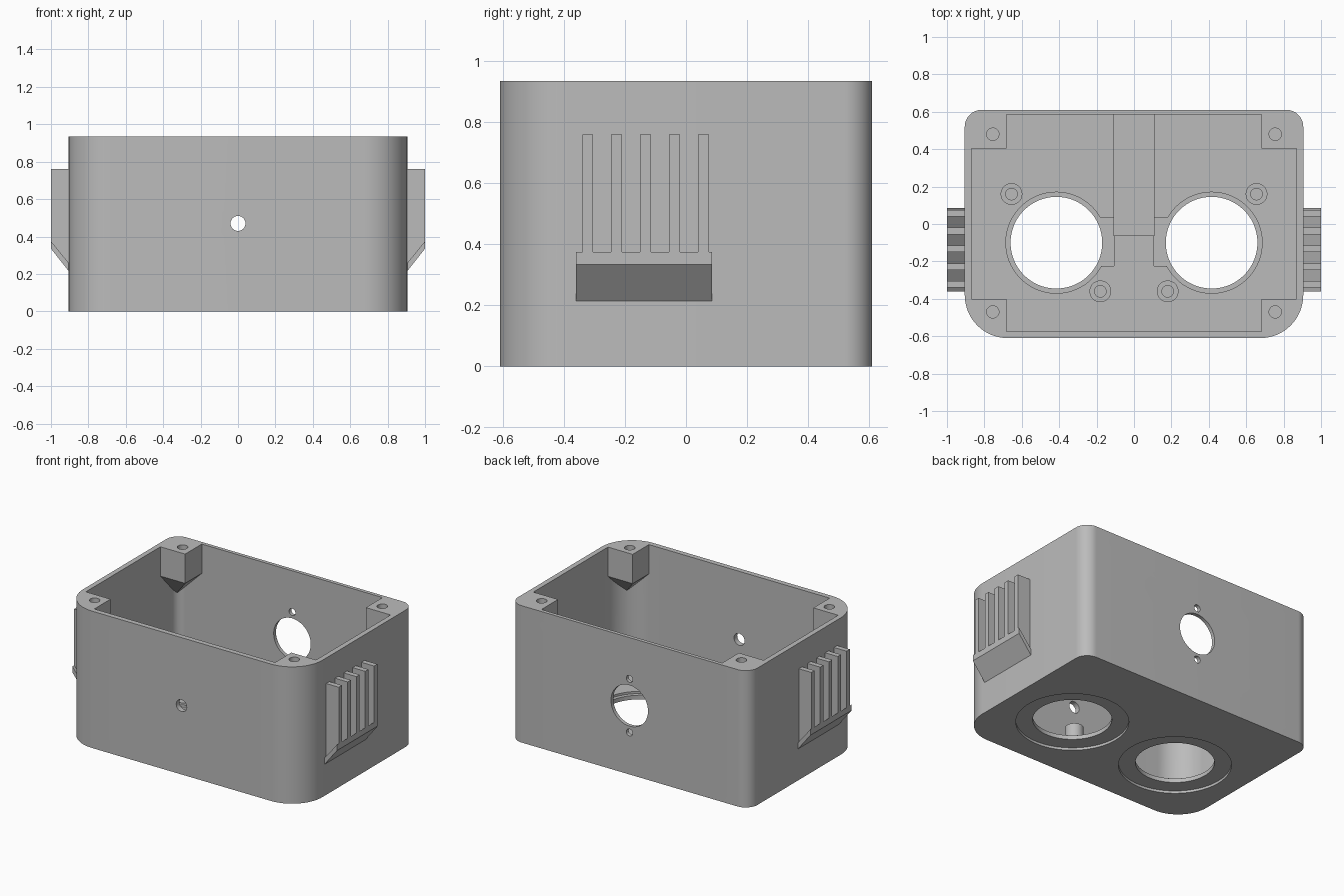
import bpy, bmesh, math
from mathutils import Vector

cube = bpy.data.objects.get("Cube")
if cube:
    bpy.data.objects.remove(cube, do_unlink=True)

grey = bpy.data.materials.new("mid grey plastic")
grey.use_nodes = True
colour = (0.5, 0.5, 0.5, 1)
grey.diffuse_color = colour
grey.node_tree.nodes["Principled BSDF"].inputs["Base Color"].default_value = colour

HEIGHT, FLOOR = 0.935, 0.06


def finish(name, bm):
    bmesh.ops.recalc_face_normals(bm, faces=bm.faces)
    mesh = bpy.data.meshes.new(name)
    bm.to_mesh(mesh)
    bm.free()
    mesh.materials.append(grey)
    ob = bpy.data.objects.new(name, mesh)
    bpy.context.collection.objects.link(ob)
    return ob


def prism(name, points, offset):
    """Extrude a closed outline of 3D points along an offset."""
    bm = bmesh.new()
    face = bm.faces.new([bm.verts.new(p) for p in points])
    new = bmesh.ops.extrude_face_region(bm, geom=[face], use_keep_orig=True)
    verts = [g for g in new["geom"] if isinstance(g, bmesh.types.BMVert)]
    bmesh.ops.translate(bm, verts=verts, vec=offset)
    return finish(name, bm)


def box(name, x0, x1, y0, y1, z0, z1):
    return prism(name, [(x0, y0, z0), (x1, y0, z0), (x1, y1, z0), (x0, y1, z0)],
                 (0, 0, z1 - z0))


def cylinder(name, centre, radius, length, along_y=False, sides=64):
    c, pts = Vector(centre), []
    for i in range(sides):
        a = 2 * math.pi * i / sides
        u, v = radius * math.cos(a), radius * math.sin(a)
        pts.append(c + (Vector((u, 0, v)) if along_y else Vector((u, v, 0))))
    return prism(name, pts, (0, length, 0) if along_y else (0, 0, length))


def rounded_block(name, x, front, back, r_front, r_back, z0, z1, steps=16):
    """Rounded rectangle with separate front and back corner radii."""
    pts = []
    corners = [(1, back, r_back, 0), (-1, back, r_back, 1),
               (-1, front, r_front, 2), (1, front, r_front, 3)]
    for side, y, r, quarter in corners:
        cx, cy = side * (x - r), y - math.copysign(r, y)
        for i in range(steps + 1):
            a = (quarter + i / steps) * math.pi / 2
            pts.append((cx + r * math.cos(a), cy + r * math.sin(a), z0))
    return prism(name, pts, (0, 0, z1 - z0))


def cut(target, cutter):
    cutter.hide_render = True
    mod = target.modifiers.new("cut", 'BOOLEAN')
    mod.operation, mod.solver, mod.object = 'DIFFERENCE', 'EXACT', cutter
    bpy.context.view_layer.objects.active = target
    bpy.ops.object.modifier_apply(modifier=mod.name)
    bpy.data.objects.remove(cutter, do_unlink=True)


def corner_post(sx, y_in, y_out):
    """Square post tapering down to a point in the corner."""
    bm = bmesh.new()
    for z in (0.735, 1.3):
        for x in (0.683, 0.905):
            for y in (y_in, y_out):
                bm.verts.new((sx * x, y, z))
    bm.verts.new((sx * 0.905, y_out, 0.515))
    hull = bmesh.ops.convex_hull(bm, input=bm.verts)
    return finish("post_shape", bm)


# Main shell: the cavity leaves the four corner posts standing
body = rounded_block("enclosure_body", 0.905, -0.61, 0.61, 0.23, 0.09, 0, HEIGHT)
cavity = rounded_block("cavity", 0.87, -0.575, 0.585, 0.195, 0.06, FLOOR, 1.2)
for sx in (-1, 1):
    cut(cavity, corner_post(sx, 0.405, 0.61))
    cut(cavity, corner_post(sx, -0.4, -0.61))
cut(body, cavity)

# Screw holes in posts and the two large floor openings with their recesses
for sx in (-1, 1):
    for y in (0.48, -0.47):
        cut(body, cylinder("post_hole", (sx * 0.755, y, 0.77), 0.033, 0.3, sides=32))
    port = (sx * 0.415, -0.1)
    cut(body, cylinder("lower_recess", (*port, -0.1), 0.35, 0.117, sides=96))
    cut(body, cylinder("upper_recess", (*port, 0.045), 0.27, 0.1, sides=96))
    xs = sorted((sx * 0.107, sx * 0.3))
    cut(body, box("tab_recess", *xs, -0.225, 0.035, 0.045, 0.15))
    cut(body, cylinder("port_bore", (*port, -0.1), 0.245, 0.4, sides=96))

# Front cable hole, back connector hole and its two screw holes
cut(body, cylinder("front_hole", (0, -0.7, 0.47), 0.04, 0.2, True, 32))
cut(body, cylinder("back_hole", (0, 0.5, 0.47), 0.14, 0.2, True))
for dz in (-0.183, 0.183):
    cut(body, cylinder("back_screw_hole", (0, 0.5, 0.47 + dz), 0.024, 0.2, True, 32))

# Raised strip on the floor
box("floor_strip", -0.109, 0.109, -0.065, 0.595, 0.04, 0.08)

# Screw bosses beside the openings
smooth = [body]
for sx in (-1, 1):
    for x, y in ((0.655, 0.16), (0.18, -0.36)):
        boss = cylinder("screw_boss", (sx * x, y, 0.03), 0.058, 0.13, sides=40)
        cut(boss, cylinder("boss_hole", (sx * x, y, 0.07), 0.031, 0.2, sides=32))
        smooth.append(boss)

# Side fins standing on a slanted shelf
for sx, side in ((-1, "right"), (1, "left")):
    profile = [(0.89, 0.196), (1.0, 0.335), (1.0, 0.375), (0.89, 0.24)]
    prism(side + "_fin_shelf", [(sx * x, -0.36, z) for x, z in profile], (0, 0.445, 0))
    rib = [(0.89, 0.22), (1.0, 0.355), (1.0, 0.76), (0.89, 0.76)]
    for i in range(5):
        y = -0.34 + i * 0.095
        prism(side + "_fin", [(sx * x, y, z) for x, z in rib], (0, 0.035, 0))

for ob in bpy.context.view_layer.objects:
    ob.select_set(ob in smooth)
bpy.context.view_layer.objects.active = body
bpy.ops.object.shade_smooth_by_angle(angle=math.radians(30))
